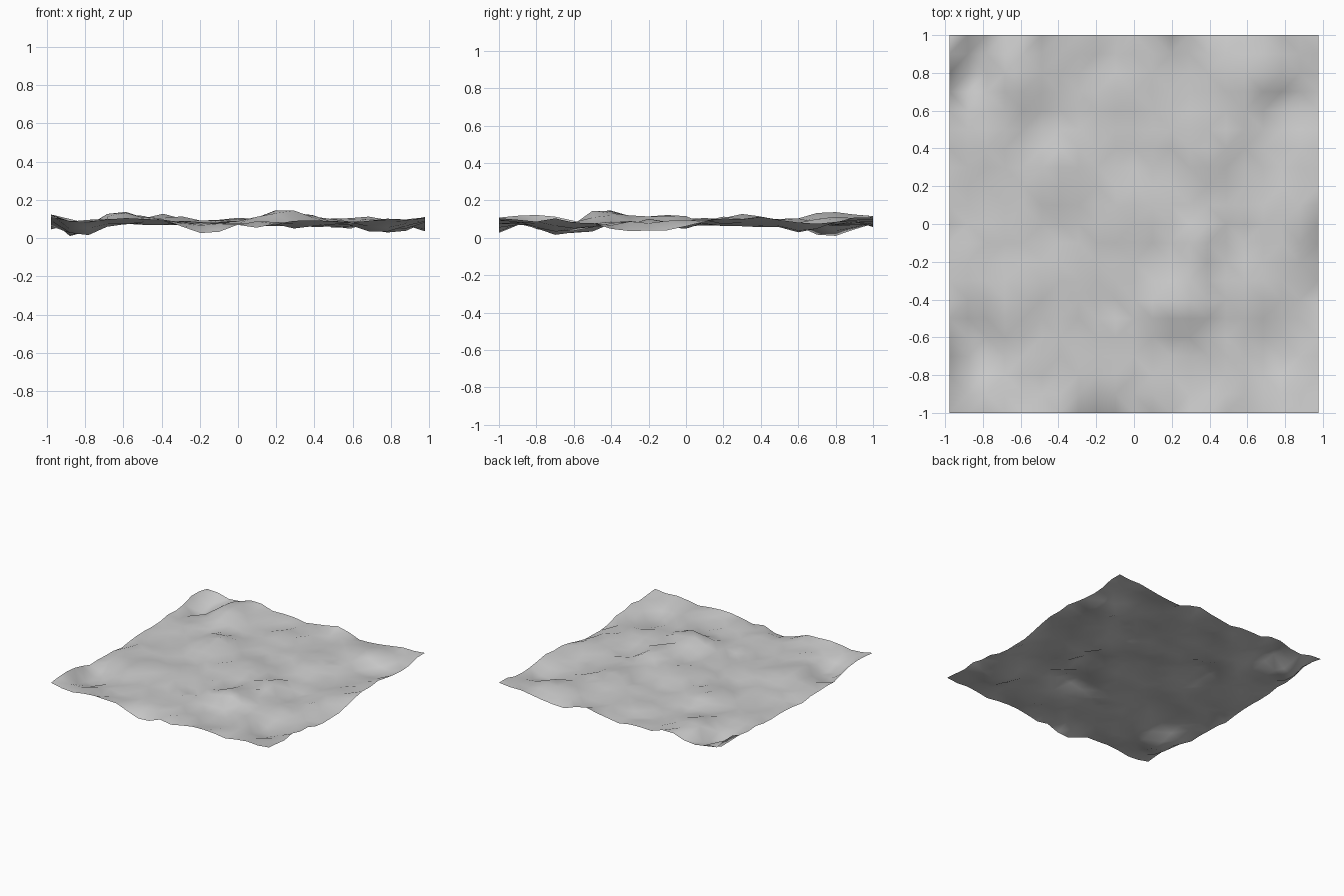
import bpy
import bmesh
import math
import random

random.seed(4)
if "Cube" in bpy.data.objects:
    bpy.data.objects.remove(bpy.data.objects["Cube"], do_unlink=True)

HALF_X, HALF_Y = 0.977, 1.0
DIVISIONS = 20
LOWEST, HIGHEST = 0.005, 0.15

# Border profiles: (distance along the side, height)
front_side = [(-.98, .12), (-.8, .08), (-.62, .12), (-.4, .09), (-.18, .015), (0, .07),
              (.1, .06), (.27, .1), (.4, .1), (.55, .06), (.72, .09), (.98, .11)]
right_side = [(-1, .11), (-.82, .09), (-.66, .1), (-.45, .06), (-.15, .03),
              (0, .07), (.15, .09), (.3, .1), (.5, .1), (.65, .08), (.8, .09), (1, .12)]
back_side = [(-.98, .11), (-.77, .07), (-.53, .12), (-.35, .06), (-.25, .09), (-.09, .06),
             (.06, .09), (.25, .11), (.45, .05), (.58, .07), (.8, .1), (.98, .11)]
left_side = [(-1, .11), (-.8, .12), (-.68, .11), (-.44, .06), (-.24, .05), (-.04, .05),
             (.25, .07), (.43, .07), (.83, .12), (1, .11)]

# Hills and hollows: (x, y, height)
hills = [(-.62, .78, .14), (.25, -.45, .15), (-.37, .3, .125), (.35, -.1, .125),
         (.65, .78, .12), (.4, .45, .11), (-.62, -.4, .11), (0, .1, .11), (.8, -.1, .1)]
hollows = [(-.89, .8, -.01), (-.89, -.65, -.01), (.78, .6, .03), (.28, -.72, .05),
           (.58, -.1, .04), (.78, -.65, .03), (-.15, .38, .07), (-.15, -.5, .07),
           (.65, .35, .06), (-.75, .2, .07), (-.3, .75, .07)]


def profile_height(profile, t):
    """Height along a border profile."""
    for (a, za), (b, zb) in zip(profile, profile[1:]):
        if t <= b:
            return za + (zb - za) * max(0, (t - a) / (b - a))
    return profile[-1][1]


def inner_height(x, y):
    """Level ground with the nearby hills and hollows blended in."""
    weight, total = .2, .2 * .08
    for px, py, pz in hills + hollows:
        w = math.exp(-((x - px) ** 2 + (y - py) ** 2) / .012)
        weight += w
        total += w * pz
    return total / weight


def ground_height(x, y):
    """Inner ground, eased into the four borders and roughened."""
    sides = [(y + HALF_Y, front_side, x), (HALF_X - x, right_side, y),
             (HALF_Y - y, back_side, x), (x + HALF_X, left_side, y)]
    weight, total = 1, inner_height(x, y)
    for distance, profile, along in sides:
        w = .05 / (distance + .002) ** 2 * math.exp(-(distance / .05) ** 2)
        weight += w
        total += w * profile_height(profile, along)
    z = total / weight + random.uniform(-.012, .012)
    return min(HIGHEST, max(LOWEST, z))


# Terrain sheet
bm = bmesh.new()
bmesh.ops.create_grid(bm, x_segments=DIVISIONS, y_segments=DIVISIONS, size=1)
for v in bm.verts:
    v.co.x *= HALF_X
    v.co.z = ground_height(v.co.x, v.co.y)
bmesh.ops.triangulate(bm, faces=bm.faces[:])
for f in bm.faces:
    f.smooth = True
mesh = bpy.data.meshes.new("terrain")
bm.to_mesh(mesh)
bm.free()
terrain = bpy.data.objects.new("terrain", mesh)
bpy.context.collection.objects.link(terrain)

# Stone colour
stone = bpy.data.materials.new("light_grey_stone")
stone.use_nodes = True
colour = (.6, .6, .6, 1)
stone.diffuse_color = colour
stone.node_tree.nodes["Principled BSDF"].inputs["Base Color"].default_value = colour
mesh.materials.append(stone)
